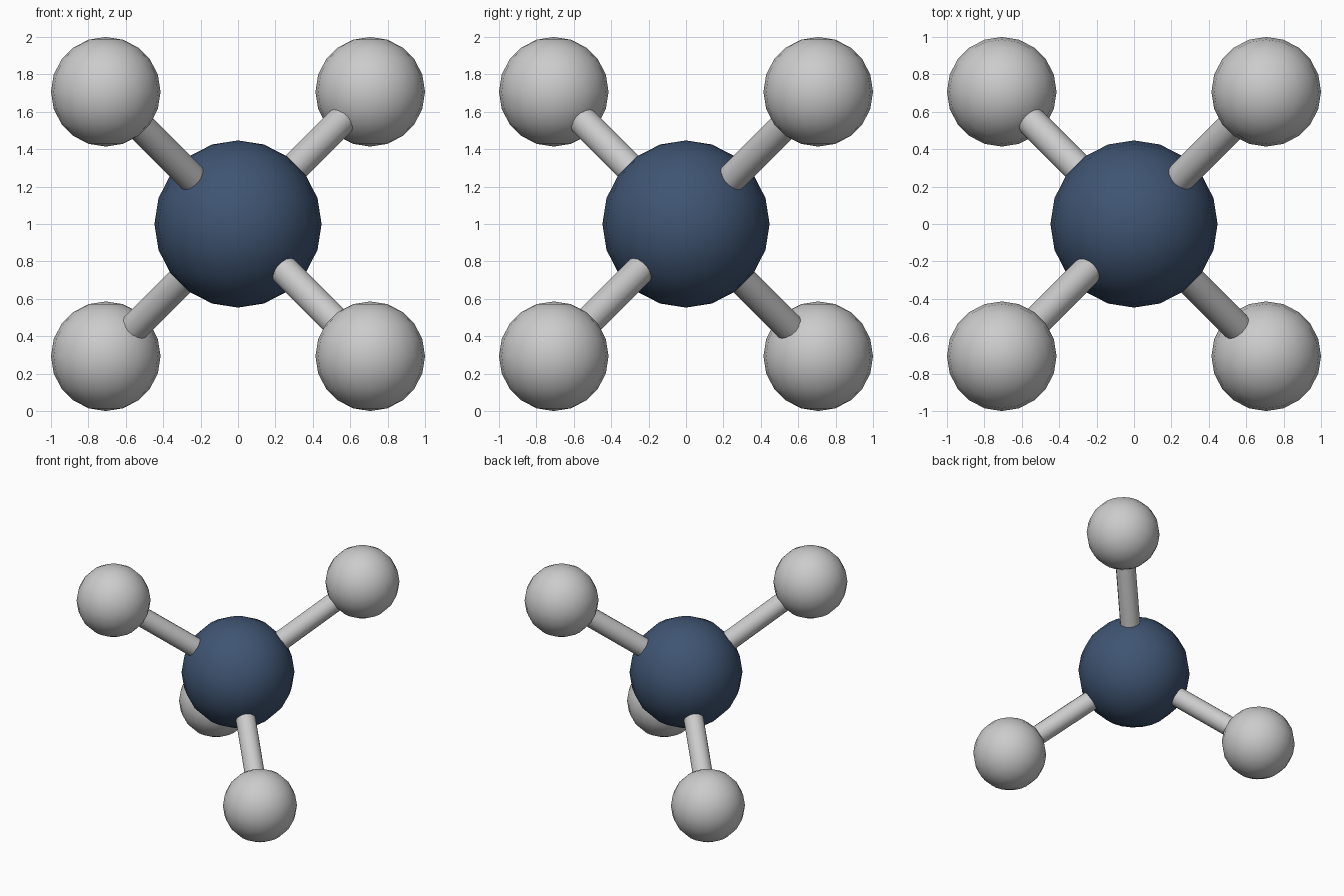
import bpy
from mathutils import Vector

if "Cube" in bpy.data.objects:
    bpy.data.objects.remove(bpy.data.objects["Cube"])

CENTRE = Vector((0, 0, 1))
REACH = 0.707          # offset of each outer ball along every axis


def paint(obj, name, rgb):
    mat = bpy.data.materials.get(name) or bpy.data.materials.new(name)
    mat.diffuse_color = (*rgb, 1)
    mat.use_nodes = True
    mat.node_tree.nodes["Principled BSDF"].inputs["Base Color"].default_value = mat.diffuse_color
    obj.data.materials.append(mat)


def ball(name, radius, location):
    bpy.ops.mesh.primitive_uv_sphere_add(segments=20, ring_count=10, radius=radius, location=location)
    obj = bpy.context.object
    obj.name = name
    bpy.ops.object.shade_smooth()
    return obj


def rod(name, radius, start, end):
    axis = end - start
    bpy.ops.mesh.primitive_cylinder_add(vertices=16, radius=radius, depth=axis.length,
                                        location=(start + end) / 2)
    obj = bpy.context.object
    obj.name = name
    obj.rotation_euler = axis.to_track_quat('Z', 'Y').to_euler()
    bpy.ops.object.shade_smooth_by_angle(angle=0.6)
    return obj


# Central dark ball
paint(ball("centre_ball", 0.447, CENTRE), "dark_blue", (0.05, 0.09, 0.17))

# Four outer balls at alternate cube corners, each joined by a rod
for i, corner in enumerate([(-1, -1, 1), (1, -1, -1), (1, 1, 1), (-1, 1, -1)], 1):
    tip = CENTRE + Vector(corner) * REACH
    ball(f"outer_ball_{i}", 0.293, tip)
    rod(f"connecting_rod_{i}", 0.08, CENTRE, tip)
